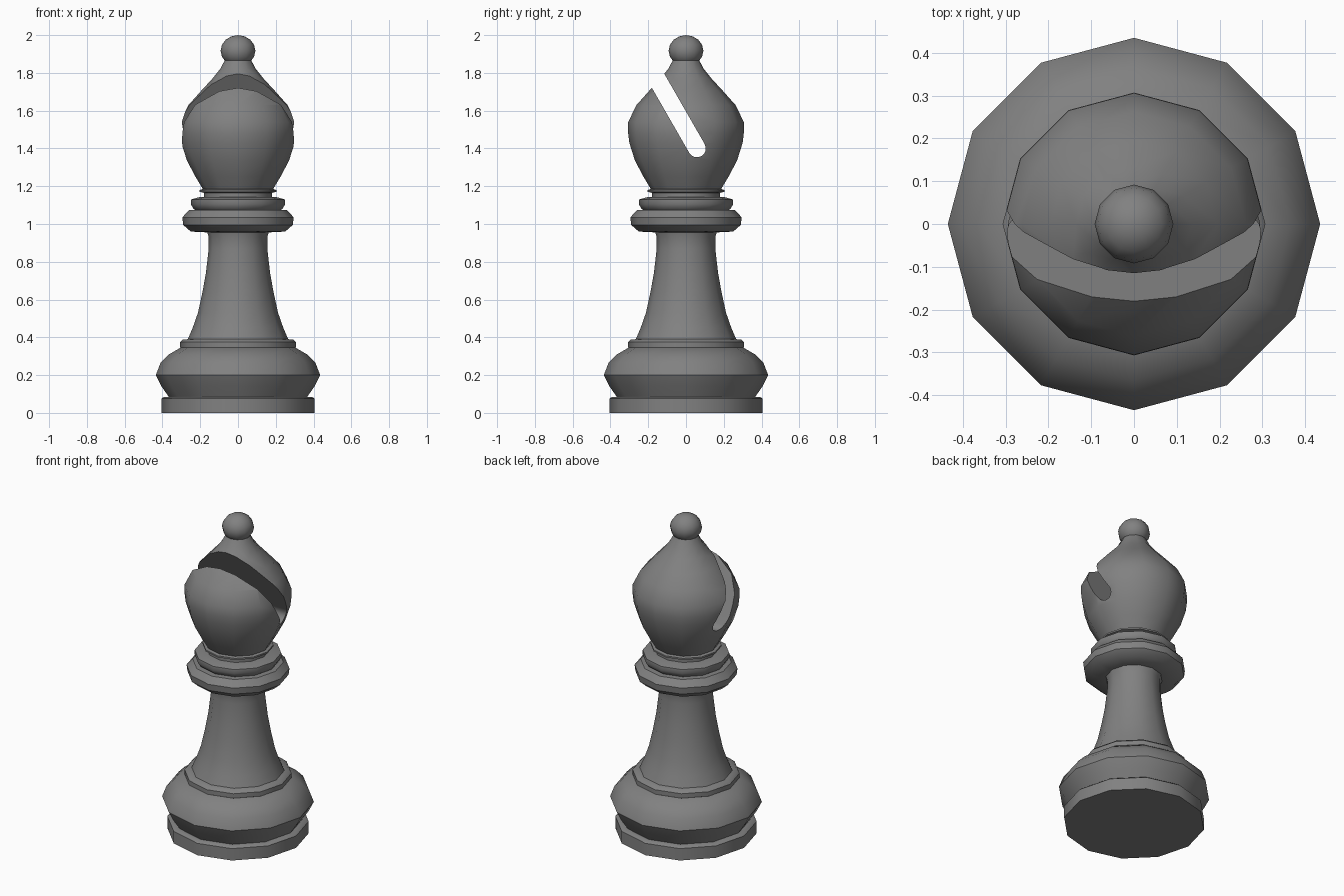
import bpy, bmesh, math
from mathutils import Vector

if "Cube" in bpy.data.objects:
    bpy.data.objects.remove(bpy.data.objects["Cube"])

SIDES = 12
grey = bpy.data.materials.new("dark_grey")
grey.diffuse_color = (0.22, 0.22, 0.22, 1)
grey.use_nodes = True
grey.node_tree.nodes["Principled BSDF"].inputs["Base Color"].default_value = grey.diffuse_color


def finish(ob, angle=40):
    bpy.ops.object.select_all(action='DESELECT')
    ob.select_set(True)
    bpy.context.view_layer.objects.active = ob
    for m in list(ob.modifiers):
        bpy.ops.object.modifier_apply(modifier=m.name)
    bpy.ops.object.shade_smooth_by_angle(angle=math.radians(angle))


def make(name, bm):
    bmesh.ops.recalc_face_normals(bm, faces=bm.faces)
    me = bpy.data.meshes.new(name)
    bm.to_mesh(me)
    bm.free()
    me.materials.append(grey)
    ob = bpy.data.objects.new(name, me)
    bpy.context.collection.objects.link(ob)
    return ob


def lathe(name, profile):
    """Closed turned solid from (radius, height) points, bottom to top."""
    bm = bmesh.new()
    rings = []
    for r, z in profile:
        rings.append([bm.verts.new((r * math.cos(a), r * math.sin(a), z))
                      for a in (2 * math.pi * i / SIDES for i in range(SIDES))])
    for lo, hi in zip(rings, rings[1:]):
        for i in range(SIDES):
            j = (i + 1) % SIDES
            bm.faces.new((lo[i], lo[j], hi[j], hi[i]))
    bm.faces.new(rings[0][::-1])
    bm.faces.new(rings[-1])
    return make(name, bm)


# Base, stem and collars
parts = {
    "foot_plate": [(0.405, 0), (0.405, 0.075), (0.395, 0.083), (0.36, 0.085)],
    "base_bulge": [(0.365, 0.08), (0.37, 0.09), (0.405, 0.14), (0.435, 0.2),
                   (0.41, 0.265), (0.365, 0.31), (0.30, 0.348)],
    "base_ring": [(0.295, 0.34), (0.307, 0.347), (0.307, 0.375), (0.295, 0.387),
                  (0.25, 0.392)],
    "stem": [(0.268, 0.385), (0.24, 0.45), (0.212, 0.53), (0.188, 0.64),
             (0.17, 0.74), (0.155, 0.87), (0.155, 0.93), (0.165, 0.965)],
    "lower_collar": [(0.15, 0.955), (0.25, 0.96), (0.29, 0.995), (0.295, 1.035),
                     (0.26, 1.073), (0.2, 1.077)],
    "upper_collar": [(0.22, 1.07), (0.235, 1.08), (0.25, 1.105), (0.248, 1.13),
                     (0.205, 1.142), (0.15, 1.145)],
    "neck": [(0.18, 1.135), (0.18, 1.165), (0.203, 1.17), (0.203, 1.18), (0.17, 1.19)],
}
for name, profile in parts.items():
    finish(lathe(name, profile))

# Head
head = lathe("head", [(0.18, 1.175), (0.225, 1.25), (0.27, 1.335), (0.3, 1.43),
                      (0.306, 1.48), (0.306, 1.54), (0.262, 1.63), (0.195, 1.705),
                      (0.135, 1.77), (0.095, 1.82), (0.068, 1.87)])

# Slanted slot with a round end, cut through the head
down = Vector((0, 0.498, -0.867))
across = Vector((0, 0.867, 0.498))
centre, radius = Vector((0, 0.058, 1.40)), 0.047
outline = [centre - down * 0.8 - across * radius]
for i in range(9):
    a = math.pi * i / 8
    outline.append(centre + (down * math.sin(a) - across * math.cos(a)) * radius)
outline.append(centre - down * 0.8 + across * radius)
bm = bmesh.new()
face = bm.faces.new([bm.verts.new(p - Vector((0.5, 0, 0))) for p in outline])
ext = bmesh.ops.extrude_face_region(bm, geom=[face], use_keep_orig=True)
bmesh.ops.translate(bm, vec=(1, 0, 0),
                    verts=[v for v in ext["geom"] if isinstance(v, bmesh.types.BMVert)])
cutter = make("slot_cutter", bm)
mod = head.modifiers.new("slot", 'BOOLEAN')
mod.operation, mod.solver, mod.object = 'DIFFERENCE', 'EXACT', cutter
finish(head)
bpy.data.objects.remove(cutter)

# Finial ball
bm = bmesh.new()
bmesh.ops.create_uvsphere(bm, u_segments=SIDES, v_segments=8, radius=0.092)
bmesh.ops.scale(bm, vec=(1, 1, 0.9), verts=bm.verts)
bmesh.ops.translate(bm, vec=(0, 0, 1.917), verts=bm.verts)
finish(make("finial_ball", bm))
